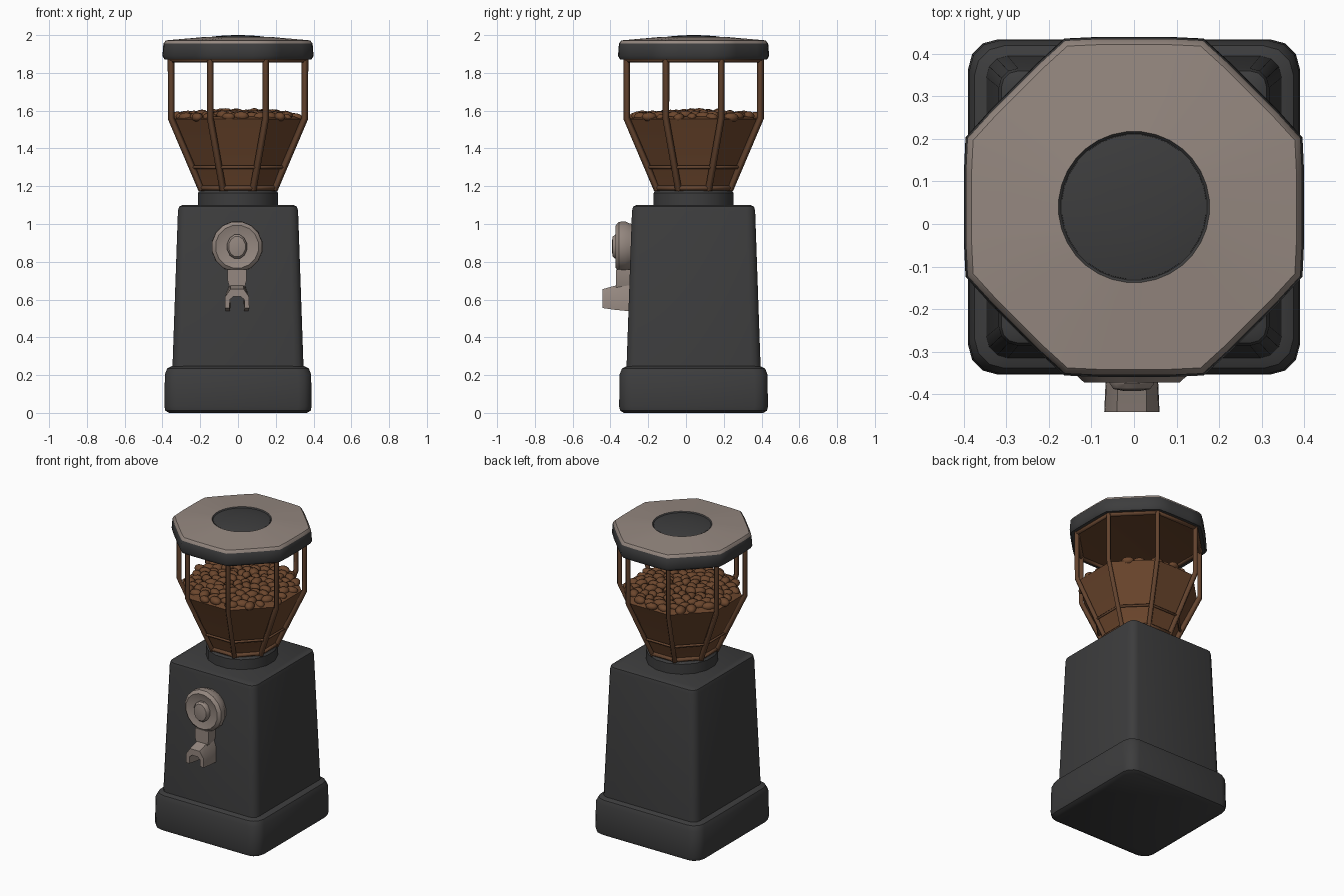
import bpy, bmesh, math, random
from mathutils import Vector, Matrix

if "Cube" in bpy.data.objects:
    bpy.data.objects.remove(bpy.data.objects["Cube"])

random.seed(4)
CY = 0.04          # depth centre of the whole machine
PI = math.pi


def material(name, rgb):
    m = bpy.data.materials.new(name)
    m.diffuse_color = (*rgb, 1)
    m.use_nodes = True
    m.node_tree.nodes["Principled BSDF"].inputs["Base Color"].default_value = m.diffuse_color
    return m


DARK = material("charcoal", (0.046, 0.046, 0.047))
GREIGE = material("warm_grey_metal", (0.30, 0.245, 0.215))
BROWN = material("coffee_brown", (0.15, 0.062, 0.026))
FRAME = material("frame_brown", (0.125, 0.056, 0.027))


def finish(name, bm, mats, angle=35, matrix=None):
    bmesh.ops.recalc_face_normals(bm, faces=bm.faces)
    if matrix:
        bm.transform(matrix)
    me = bpy.data.meshes.new(name)
    bm.to_mesh(me)
    bm.free()
    for m in mats:
        me.materials.append(m)
    ob = bpy.data.objects.new(name, me)
    bpy.context.collection.objects.link(ob)
    bpy.ops.object.select_all(action='DESELECT')
    ob.select_set(True)
    bpy.context.view_layer.objects.active = ob
    if angle:
        bpy.ops.object.shade_smooth_by_angle(angle=math.radians(angle))
    return ob


def loft(name, rings, mats, bands=None, caps=(0, 0), angle=35, matrix=None):
    """Skin a stack of rings; bands gives the material index of each step."""
    bm = bmesh.new()
    vs = [[bm.verts.new(p) for p in r] for r in rings]
    n = len(rings[0])
    for k in range(len(vs) - 1):
        for i in range(n):
            j = (i + 1) % n
            f = bm.faces.new((vs[k][i], vs[k][j], vs[k + 1][j], vs[k + 1][i]))
            f.material_index = bands[k] if bands else 0
    bm.faces.new(vs[0][::-1]).material_index = caps[0]
    bm.faces.new(vs[-1]).material_index = caps[1]
    return finish(name, bm, mats, angle, matrix)


def circle(r, z, n=24, cy=0.0):
    return [(r * math.cos(2 * PI * (i + .5) / n), cy + r * math.sin(2 * PI * (i + .5) / n), z)
            for i in range(n)]


def octagon(ap, z, n=32, clip=0.99):
    """Flat-fronted octagon with slightly blunted corners."""
    pts = []
    for i in range(n):
        a = 2 * PI * (i + .5) / n if n == 8 else 2 * PI * i / n
        r = ap / math.cos((a + PI / 8) % (PI / 4) - PI / 8)
        r = min(r, clip * ap / math.cos(PI / 8))
        pts.append((r * math.cos(a), CY + r * math.sin(a), z))
    return pts


def rounded_square(hx, hy, z, c, seg=3):
    pts = []
    for q, (sx, sy) in enumerate(((1, 1), (-1, 1), (-1, -1), (1, -1))):
        for s in range(seg + 1):
            a = PI / 2 * (q + s / seg)
            pts.append((sx * (hx - c) + c * math.cos(a), CY + sy * (hy - c) + c * math.sin(a), z))
    return pts


def tube(name, pts, r, mat, cyclic=False):
    cu = bpy.data.curves.new(name, 'CURVE')
    cu.dimensions = '3D'
    cu.bevel_depth, cu.bevel_resolution = r, 0
    cu.use_fill_caps = True
    sp = cu.splines.new('POLY')
    sp.points.add(len(pts) - 1)
    for p, co in zip(sp.points, pts):
        p.co = (*co, 1)
    sp.use_cyclic_u = cyclic
    cu.materials.append(mat)
    ob = bpy.data.objects.new(name, cu)
    bpy.context.collection.objects.link(ob)
    bpy.ops.object.select_all(action='DESELECT')
    ob.select_set(True)
    bpy.context.view_layer.objects.active = ob
    bpy.ops.object.convert(target='MESH')


# Foot and tapered body
loft("base", [rounded_square(h, h + .004, z, c) for h, z, c in
              ((.365, 0, .06), (.385, .012, .07), (.39, .035, .07), (.387, .205, .07),
               (.375, .235, .07), (.345, .25, .06))], [DARK])
loft("body", [rounded_square(h, h + .008, z, c) for h, z, c in
              ((.347, .24, .05), (.318, 1.07, .045), (.312, 1.092, .04), (.295, 1.10, .03))], [DARK])
loft("neck", [circle(r, z, 16, CY) for r, z in ((.215, 1.09), (.215, 1.165), (.205, 1.178))], [DARK])

# Lid: dark rim, grey top plate, brown underside and dark centre dome
loft("lid", [octagon(.37, 1.875), octagon(.39, 1.872), octagon(.40, 1.89), octagon(.395, 1.955),
             octagon(.382, 1.972), circle(.178, 1.99, 32, CY), circle(.172, 1.984, 32, CY)],
     [DARK, GREIGE, BROWN], [0, 0, 0, 1, 1, 0], (2, 0))
loft("lid_dome", [circle(r, z, 32, CY) for r, z in
                  ((.173, 1.975), (.17, 1.985), (.13, 1.993), (.07, 1.998), (.02, 2.0))], [DARK])

# Hopper frame: eight bent struts and thin rings
STRUT = ((.354, 1.89), (.354, 1.56), (.192, 1.18))
for i in range(8):
    tube(f"hopper_strut_{i + 1}", [octagon(a, z, 8, 1)[i] for a, z in STRUT], .018, FRAME)
for k, (a, z, r) in enumerate(((.243, 1.30, .009), (.197, 1.19, .014), (.355, 1.87, .016))):
    tube(f"hopper_ring_{k + 1}", octagon(a, z, 8, 1), r, FRAME, True)

# Coffee filling and loose beans on top
loft("bean_filling", [octagon(a, z, 8, 1) for a, z in
                      ((.185, 1.18), (.228, 1.30), (.337, 1.555), (.30, 1.568))], [BROWN], angle=20)
bm = bmesh.new()
for i in range(110):
    rad = .325 * math.sqrt((i + .5) / 110)
    a = i * 2.39996
    top = 1.585 - .02 * (rad / .325) ** 2 + random.uniform(-.006, .006)
    s = random.uniform(.034, .044)
    mtx = (Matrix.Translation((rad * math.cos(a), CY + rad * math.sin(a), top))
           @ Matrix.Rotation(random.uniform(0, PI), 4, 'Z')
           @ Matrix.Rotation(random.uniform(-.3, .3), 4, 'X')
           @ Matrix.Diagonal((s, s * .72, s * .6, 1)))
    bmesh.ops.create_icosphere(bm, subdivisions=2, radius=1, matrix=mtx)
finish("coffee_beans", bm, [BROWN], 60)

# Front dial, turned about the y axis
turn = Matrix.Translation((-.005, -.28, .88)) @ Matrix.Rotation(PI / 2, 4, 'X')
loft("dial", [circle(r, z, 16) for r, z in
              ((.12, -.01), (.125, .02), (.136, .04), (.134, .075), (.115, .092), (.075, .08))],
     [GREIGE], matrix=turn)
loft("dial_cap", [circle(r, z, 12) for r, z in
                  ((.06, .06), (.06, .095), (.05, .108), (.025, .112))],
     [GREIGE], matrix=turn @ Matrix.Diagonal((.9, 1.1, 1, 1)))

# Spout: short stem and an arched open chute
loft("spout_stem", [[(x * w - .005, -.325 + y * .045, z) for x, y in ((-1, -1), (1, -1), (1, 1), (-1, 1))]
                    for z, w in ((.65, .035), (.70, .05), (.76, .05))], [GREIGE])
ARCH = ((-.065, 0), (-.063, .6), (-.035, 1), (.035, 1), (.063, .6), (.065, 0),
        (.04, 0), (.038, .45), (.02, .6), (-.02, .6), (-.038, .45), (-.04, 0))
loft("spout_chute", [[(x * w - .005, y, b + h * t) for x, t in ARCH] for y, b, h, w in
                     ((-.285, .537, .165, .9), (-.37, .545, .13, .95), (-.442, .555, .10, 1))],
     [GREIGE])
